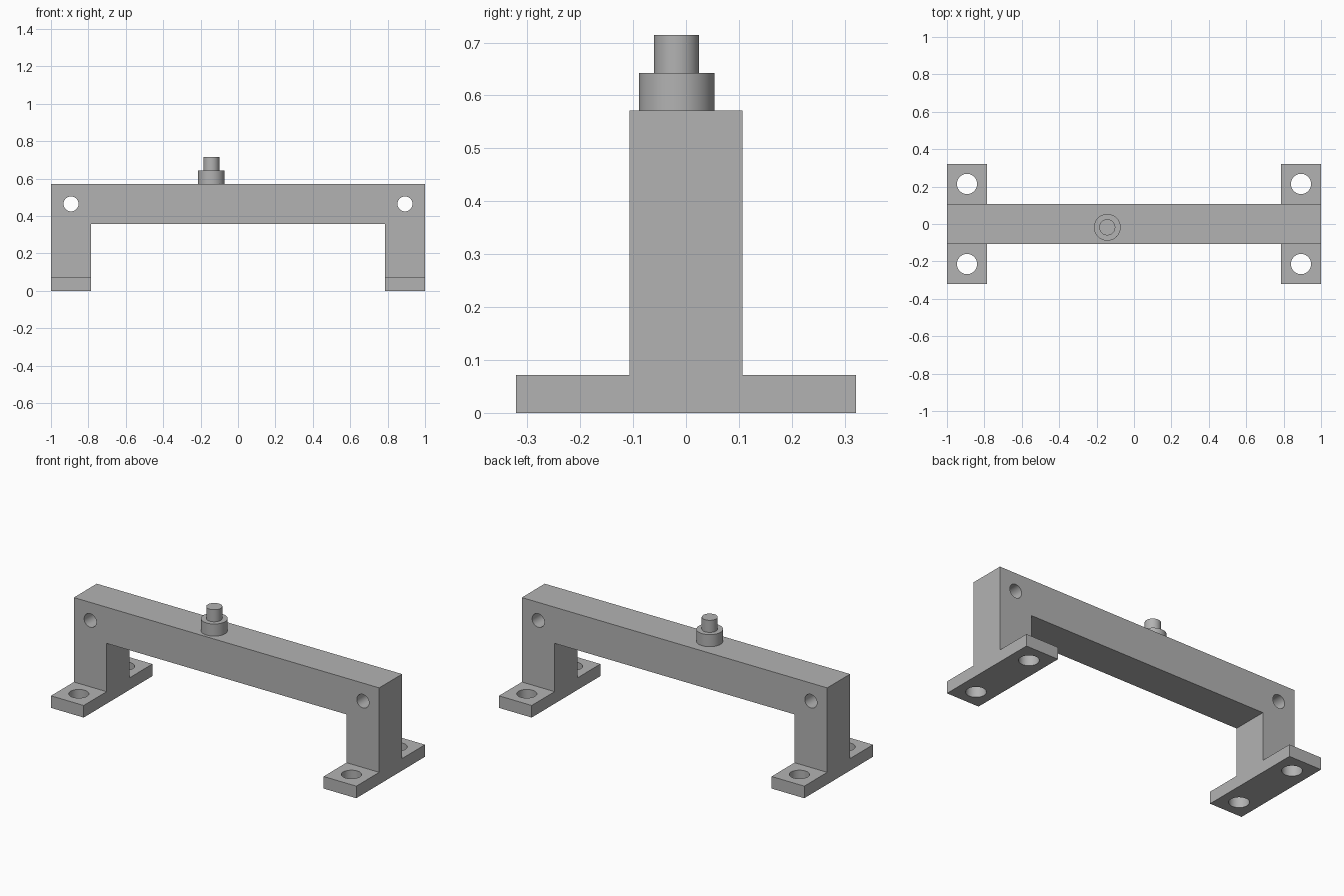
import bpy
import bmesh
from math import radians

default = bpy.data.objects.get("Cube")
if default:
    bpy.data.objects.remove(default, do_unlink=True)

U = 1 / 14                      # plate thickness, the basic unit of the part
LEG = 3 * U                     # width of legs and beam
TOP = 8 * U                     # top of the beam
HOLE_X = 1 - LEG / 2

steel = bpy.data.materials.new("plain grey")
steel.use_nodes = True
GREY = (0.45, 0.45, 0.45, 1)
steel.diffuse_color = GREY
steel.node_tree.nodes["Principled BSDF"].inputs["Base Color"].default_value = GREY


def finish(name, bm):
    bmesh.ops.recalc_face_normals(bm, faces=bm.faces)
    mesh = bpy.data.meshes.new(name)
    bm.to_mesh(mesh)
    bm.free()
    mesh.materials.append(steel)
    obj = bpy.data.objects.new(name, mesh)
    bpy.context.collection.objects.link(obj)
    return obj


def extrude(name, points, depth):
    """Extrude an x-z outline symmetrically along y."""
    bm = bmesh.new()
    face = bm.faces.new([bm.verts.new((x, -depth / 2, z)) for x, z in points])
    new = bmesh.ops.extrude_face_region(bm, geom=[face])["geom"]
    verts = [v for v in new if isinstance(v, bmesh.types.BMVert)]
    bmesh.ops.translate(bm, verts=verts, vec=(0, depth, 0))
    return finish(name, bm)


def cylinder(name, radius, depth, location, rotation=(0, 0, 0)):
    bpy.ops.mesh.primitive_cylinder_add(
        vertices=64, radius=radius, depth=depth, location=location, rotation=rotation)
    obj = bpy.context.object
    obj.name = name
    obj.data.materials.append(steel)
    return obj


def combine(target, other, operation):
    """Apply a boolean and discard the helper."""
    bpy.context.view_layer.update()
    mod = target.modifiers.new(operation, 'BOOLEAN')
    mod.operation = operation
    mod.solver = 'EXACT'
    mod.object = other
    bpy.context.view_layer.objects.active = target
    bpy.ops.object.modifier_apply(modifier=mod.name)
    bpy.data.objects.remove(other, do_unlink=True)


def smooth(obj):
    bpy.ops.object.select_all(action='DESELECT')
    obj.select_set(True)
    bpy.context.view_layer.objects.active = obj
    bpy.ops.object.shade_smooth_by_angle(angle=radians(30))


# Bridge frame: beam with two legs
inner = 1 - LEG
frame = extrude("bridge_frame", [
    (-1, 0), (-inner, 0), (-inner, TOP - LEG), (inner, TOP - LEG),
    (inner, 0), (1, 0), (1, TOP), (-1, TOP)], LEG)

for side in (-1, 1):
    # Foot plate fused to the leg
    a, b = sorted((side * inner, side))
    foot = extrude("foot_plate", [(a, 0), (b, 0), (b, U), (a, U)], 3 * LEG)
    combine(frame, foot, 'UNION')

    # Bolt holes in the foot, and the cross hole at the beam end
    for end in (-1, 1):
        cutter = cylinder("bolt_cutter", 0.054, 4 * U, (side * HOLE_X, end * LEG, U / 2))
        combine(frame, cutter, 'DIFFERENCE')
    cutter = cylinder("cross_cutter", 0.04, 2 * LEG,
                      (side * HOLE_X, 0, TOP - LEG / 2), (radians(90), 0, 0))
    combine(frame, cutter, 'DIFFERENCE')
smooth(frame)

# Stepped knob on top of the beam
KNOB_X, KNOB_Y = -2 * U, -U / 4
smooth(cylinder("knob_collar", U, U, (KNOB_X, KNOB_Y, TOP + U / 2)))
smooth(cylinder("knob_pin", 0.6 * U, U, (KNOB_X, KNOB_Y, TOP + 1.5 * U)))
